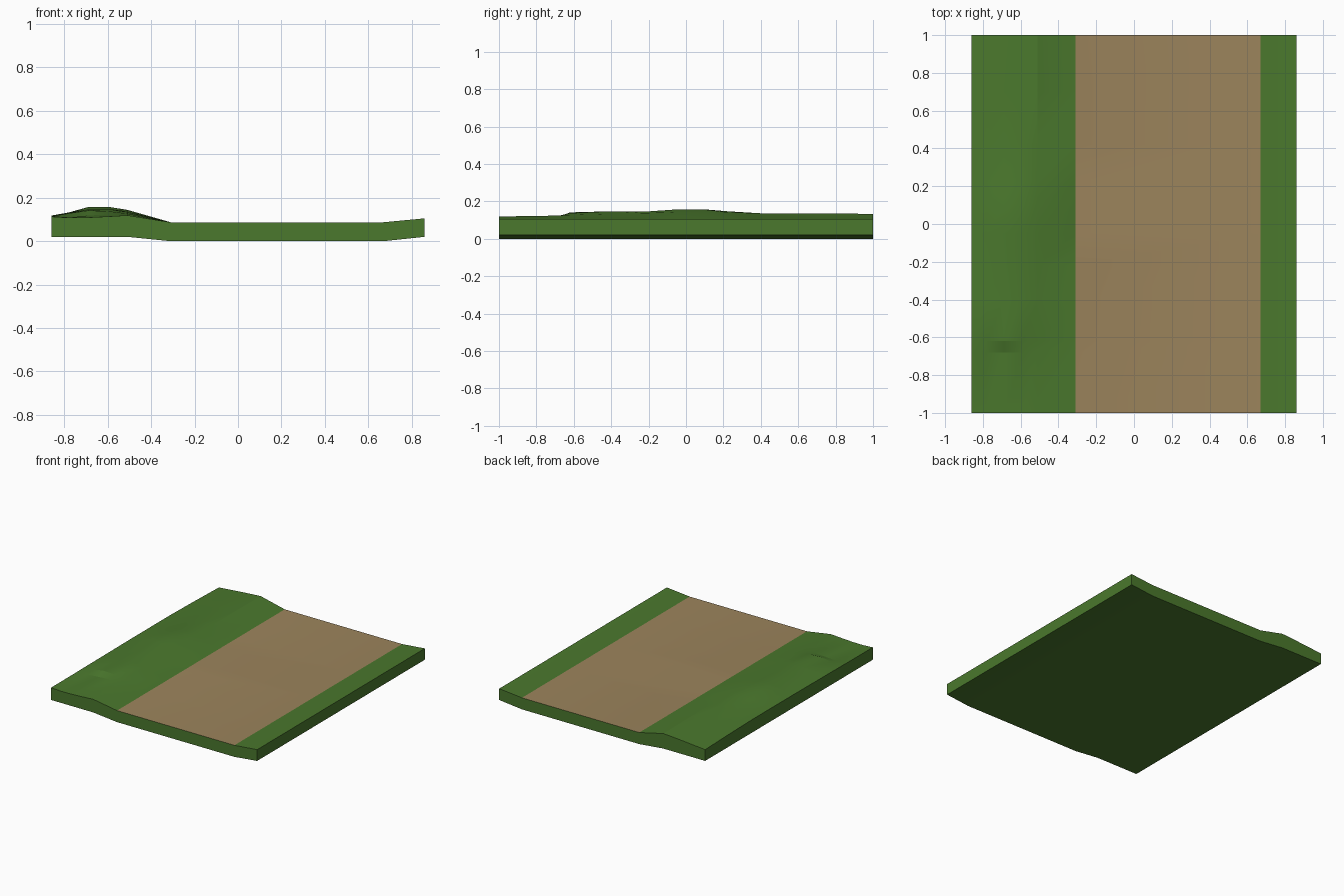
import bpy, bmesh, math

if "Cube" in bpy.data.objects:
    bpy.data.objects.remove(bpy.data.objects["Cube"])


def material(name, rgb):
    m = bpy.data.materials.new(name)
    m.diffuse_color = (*rgb, 1)
    m.use_nodes = True
    m.node_tree.nodes["Principled BSDF"].inputs["Base Color"].default_value = m.diffuse_color
    return m


grass = material("grass green", (0.069, 0.188, 0.026))
dirt = material("dirt brown", (0.332, 0.231, 0.107))

# Cross-section stations: uneven bank, flat path, right verge
XS = [-0.86, -0.78, -0.69, -0.59, -0.51, -0.31, 0.67, 0.86]
BOTTOM = [0.02, 0.02, 0.02, 0.02, 0.02, 0, 0, 0.02]
FLAT_TOP = [0.087, 0.087, 0.105]
# Bank heights (first five stations) at each y
BANK = {
    -1.00: [0.113, 0.108, 0.109, 0.114, 0.119],
    -0.68: [0.114, 0.112, 0.118, 0.123, 0.124],
    -0.62: [0.115, 0.128, 0.141, 0.137, 0.127],
    -0.40: [0.116, 0.131, 0.146, 0.147, 0.133],
    -0.22: [0.117, 0.128, 0.143, 0.145, 0.137],
    -0.05: [0.118, 0.130, 0.157, 0.157, 0.143],
    0.10: [0.118, 0.132, 0.157, 0.156, 0.144],
    0.22: [0.118, 0.128, 0.143, 0.147, 0.142],
    0.42: [0.118, 0.122, 0.129, 0.134, 0.135],
    0.70: [0.113, 0.116, 0.125, 0.132, 0.136],
    1.00: [0.105, 0.112, 0.120, 0.128, 0.133],
}

# Ground slab: closed loop per row, bridged along y
bm = bmesh.new()
rows = []
for y, bank in BANK.items():
    top = [bm.verts.new((x, y, z)) for x, z in zip(XS, bank + FLAT_TOP)]
    low = [bm.verts.new((x, y, z)) for x, z in zip(XS, BOTTOM)]
    rows.append(top + low[::-1])
n = len(rows[0])
for a, b in zip(rows, rows[1:]):
    for i in range(n):
        j = (i + 1) % n
        f = bm.faces.new((a[i], a[j], b[j], b[i]))
        f.material_index = 1 if i == 5 else 0  # path strip on top
# End caps
for r in (rows[0], rows[-1]):
    for i in range(len(XS) - 1):
        bm.faces.new((r[i], r[i + 1], r[n - 2 - i], r[n - 1 - i]))
bmesh.ops.recalc_face_normals(bm, faces=bm.faces)
mesh = bpy.data.meshes.new("path_ground")
bm.to_mesh(mesh)
bm.free()
mesh.materials.append(grass)
mesh.materials.append(dirt)
obj = bpy.data.objects.new("path_ground", mesh)
bpy.context.collection.objects.link(obj)
bpy.context.view_layer.objects.active = obj
obj.select_set(True)
bpy.ops.object.shade_smooth_by_angle(angle=math.radians(14))
